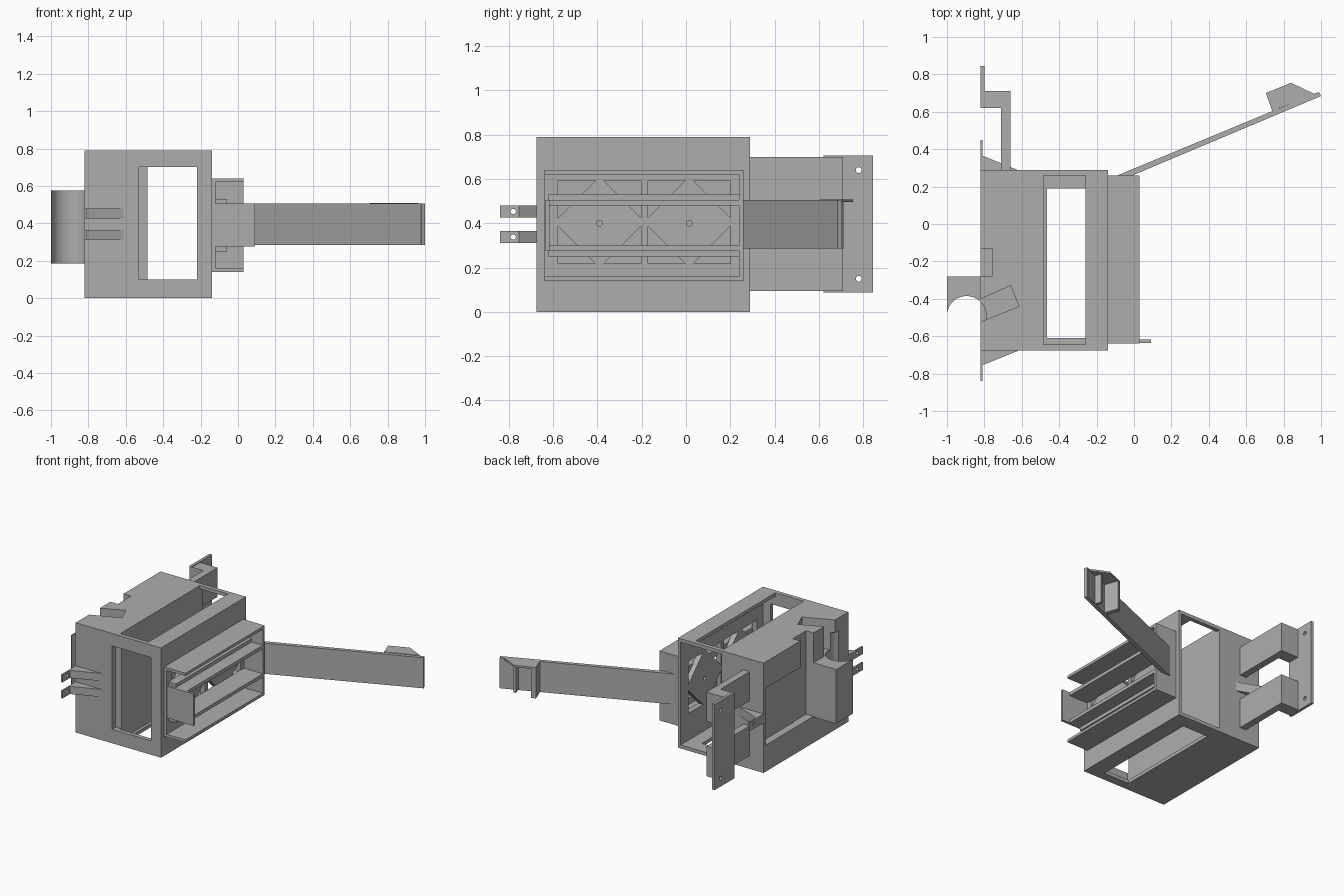
import bpy, bmesh, math
from mathutils import Vector

if "Cube" in bpy.data.objects:
    bpy.data.objects.remove(bpy.data.objects["Cube"])

grey = bpy.data.materials.new("plain grey")
grey.use_nodes = True
colour = (0.42, 0.42, 0.42, 1)
grey.diffuse_color = colour
grey.node_tree.nodes["Principled BSDF"].inputs["Base Color"].default_value = colour


def prism(name, pts, lo, hi, axis="z"):
    """Extrude a 2D outline: (x, y) along z, or (y, z) along x."""
    bm = bmesh.new()
    place = (lambda p, h: (p[0], p[1], h)) if axis == "z" else (lambda p, h: (h, p[0], p[1]))
    face = bm.faces.new([bm.verts.new(place(p, lo)) for p in pts])
    out = bmesh.ops.extrude_face_region(bm, geom=[face])
    shift = Vector(place((0, 0), hi - lo))
    bmesh.ops.translate(bm, vec=shift, verts=[v for v in out["geom"] if isinstance(v, bmesh.types.BMVert)])
    bmesh.ops.recalc_face_normals(bm, faces=bm.faces)
    mesh = bpy.data.meshes.new(name)
    bm.to_mesh(mesh)
    bm.free()
    mesh.materials.append(grey)
    obj = bpy.data.objects.new(name, mesh)
    bpy.context.scene.collection.objects.link(obj)
    return obj


def box(name, x, y, z):
    return prism(name, [(x[0], y[0]), (x[1], y[0]), (x[1], y[1]), (x[0], y[1])], z[0], z[1])


def circle(cx, cy, r, n=32):
    return [(cx + r * math.cos(2 * math.pi * i / n), cy + r * math.sin(2 * math.pi * i / n)) for i in range(n)]


def cut(obj, *cutters):
    bpy.context.view_layer.objects.active = obj
    for c in cutters:
        c.hide_render = True
        mod = obj.modifiers.new("cut", "BOOLEAN")
        mod.operation = "DIFFERENCE"
        mod.solver = "EXACT"
        mod.object = c
        bpy.ops.object.modifier_apply(modifier=mod.name)
        bpy.data.objects.remove(c)


def truss_cutters():
    """Corner triangles and a centre hole for each of the two bays."""
    result = []
    zc = 0.405
    for yc in (-0.39, 0.015):
        for sy in (-1, 1):
            for sz in (-1, 1):
                a, b = 0.187 * sy, 0.187 * sz
                pts = [(yc + a, zc + b), (yc + a * 0.1, zc + b), (yc + a, zc + b * 0.1)]
                result.append(prism("truss_cutter", pts, -0.2, -0.1, "x"))
        result.append(prism("hole_cutter", circle(yc, 0.4, 0.013, 16), -0.2, -0.1, "x"))
    return result


# Main housing: hollow, open at the back, with windows front, top and bottom
body = box("housing", (-0.82, -0.14), (-0.675, 0.29), (0, 0.79))
slot = [(-0.84, -0.53), (-0.84, -0.41), (-0.66, -0.33), (-0.615, -0.44)]
cut(body,
    box("cavity_cutter", (-0.485, -0.16), (-0.645, 0.35), (0.025, 0.765)),
    box("front_cutter", (-0.53, -0.22), (-0.8, -0.635), (0.1, 0.7)),
    box("top_cutter", (-0.485, -0.26), (-0.645, 0.26), (0.7, 0.9)),
    box("bottom_cutter", (-0.465, -0.26), (-0.61, 0.19), (-0.1, 0.1)),
    box("notch_cutter", (-0.9, -0.76), (-0.28, -0.13), (0.19, 0.9)),
    box("side_pocket_cutter", (-0.9, -0.765), (-0.2, 0.26), (0.19, 0.6)),
    prism("slot_cutter", slot, 0.575, 0.9),
    prism("groove_cutter", circle(-0.895, -0.49, 0.105), 0.185, 0.7),
    *truss_cutters())

# Half-round holder on the side
holder = box("half_round_holder", (-1, -0.76), (-0.47, -0.28), (0.185, 0.575))
cut(holder, prism("groove_cutter", circle(-0.895, -0.49, 0.105), 0.1, 0.7))

# Slide tray: backing plate, flanges and end wall
plate = box("tray_back", (-0.14, -0.12), (-0.64, 0.26), (0.14, 0.64))
cut(plate, *truss_cutters())
box("tray_top_flange", (-0.14, 0.03), (-0.64, 0.26), (0.62, 0.64))
box("tray_bottom_flange", (-0.14, 0.03), (-0.64, 0.26), (0.14, 0.16))
box("tray_end_wall", (-0.14, 0.03), (0.24, 0.26), (0.14, 0.64))
box("tray_front_plate", (-0.13, 0.09), (-0.635, -0.617), (0.275, 0.505))

# L-shaped guide rails, mirrored about the tray's mid height
mid = 0.39
for name, s in (("upper_rail", 1), ("lower_rail", -1)):
    inner, lip, outer = (mid + s * d for d in (0.09, 0.115, 0.14))
    box(name + "_root", (-0.125, -0.06), (-0.62, 0.25), sorted((inner, outer)))
    box(name + "_lip", (-0.065, 0.03), (-0.62, 0.25), sorted((inner, lip)))

# Long angled arm with its clip
prism("arm", [(-0.1, 0.255), (-0.02, 0.255), (0.995, 0.682), (0.985, 0.705)], 0.285, 0.505)
prism("clip_top", [(0.74, 0.605), (0.705, 0.7), (0.84, 0.755), (0.965, 0.695)], 0.495, 0.508)
prism("clip_post", [(0.74, 0.603), (0.705, 0.7), (0.735, 0.712), (0.77, 0.615)], 0.285, 0.505)
prism("clip_stop", [(0.875, 0.655), (0.86, 0.705), (0.875, 0.71), (0.895, 0.66)], 0.285, 0.505)
prism("arm_tip", [(0.97, 0.69), (0.99, 0.705), (1, 0.684), (0.98, 0.675)], 0.285, 0.505)

# Wedge ears with screw holes, two at the front and one at the back
ear = [(-0.82, -0.66), (-0.82, -0.84), (-0.81, -0.84), (-0.81, -0.755), (-0.6, -0.67), (-0.6, -0.66)]
for name, z in (("lower_ear", 0.31), ("upper_ear", 0.425)):
    tab = prism(name, ear, z, z + 0.055)
    cut(tab, prism("hole_cutter", circle(-0.78, z + 0.028, 0.012, 16), -0.9, -0.7, "x"))
back_ear = prism("back_ear", [(x, -y - 0.39) for x, y in ear], 0.36, 0.425)
cut(back_ear, prism("hole_cutter", circle(0.4, 0.392, 0.012, 16), -0.9, -0.7, "x"))

# Rear bracket: two cranked legs and a shared mounting plate
leg = [(-0.71, 0.27), (-0.71, 0.62), (-0.82, 0.62), (-0.82, 0.71), (-0.66, 0.71), (-0.66, 0.27)]
prism("lower_bracket_leg", leg, 0.095, 0.31)
prism("upper_bracket_leg", leg, 0.49, 0.7)
mount = box("bracket_plate", (-0.82, -0.8), (0.62, 0.845), (0.088, 0.705))
cut(mount, *[prism("hole_cutter", circle(0.78, z, 0.013, 16), -0.9, -0.7, "x") for z in (0.15, 0.64)])
